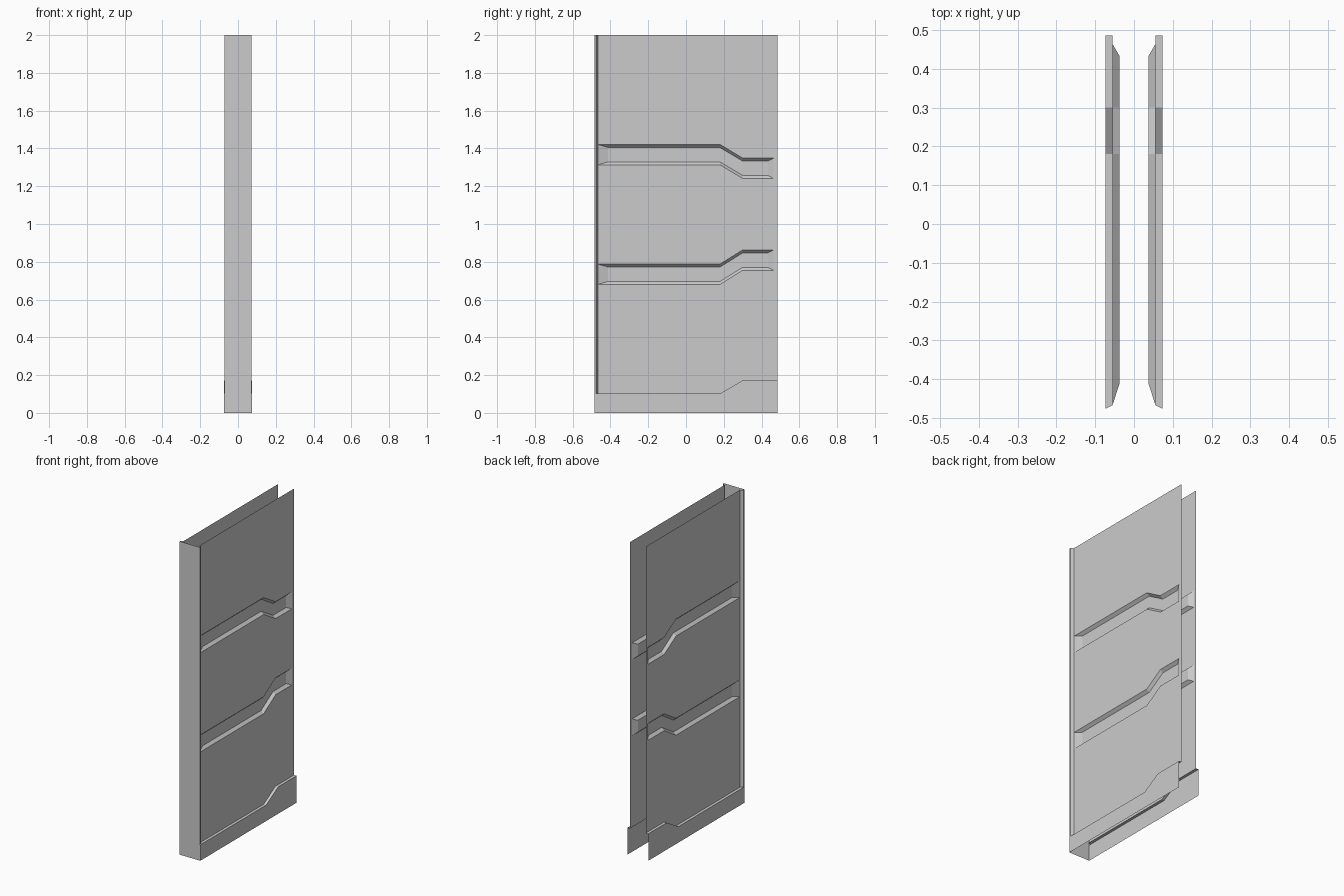
import bpy, bmesh

if "Cube" in bpy.data.objects:
    bpy.data.objects.remove(bpy.data.objects["Cube"])

X_SKIRT, X_RIM, X_WALL, X_FLOOR = 0.0735, 0.0725, 0.0555, 0.0375
Y_FRONT, Y_BACK = -0.485, 0.485
Y_RIM, Y_WALL = -0.476, -0.467        # corner flange, start of wall sheet
K0, K1 = 0.18, 0.30                   # start and end of the kink
Y_GROOVE_END = 0.464
TOP, H = 2.0, 0.108                   # height, groove width


def path(x, ys, z, rise):
    """Line along y at height z that steps by rise between K0 and K1."""
    return [(x, y, z + rise * min(1, max(0, (y - K0) / (K1 - K0)))) for y in ys]


def strip(bm, low, high):
    """Quads between two lines, facing +x when y increases."""
    a = [bm.verts.new(p) for p in low]
    b = [bm.verts.new(p) for p in high]
    for i in range(len(a) - 1):
        bm.faces.new((a[i], a[i + 1], b[i + 1], b[i]))


def finish(name, bm, mirror=True):
    bmesh.ops.remove_doubles(bm, verts=bm.verts[:], dist=1e-5)
    mesh = bpy.data.meshes.new(name)
    bm.to_mesh(mesh)
    bm.free()
    ob = bpy.data.objects.new(name, mesh)
    bpy.context.collection.objects.link(ob)
    if mirror:
        mod = ob.modifiers.new("mirror", 'MIRROR')
        mod.use_mirror_merge = False
    return ob


wall_ys = [Y_WALL, K0, K1, Y_GROOVE_END, Y_BACK]
groove_ys = wall_ys[:4]
floor_ys = [-0.412, K0, K1, 0.433]
grooves = [(0.68, 0.075), (1.313, -0.072)]   # bottom height, step
SKIRT_Z, SKIRT_RISE = 0.102, 0.07

# Inset side walls with the plain sheet between the grooves
bm = bmesh.new()
low = path(X_WALL, wall_ys, SKIRT_Z, SKIRT_RISE)
for z, rise in grooves:
    strip(bm, low, path(X_WALL, wall_ys, z, rise))
    low = path(X_WALL, wall_ys, z + H, rise)
    # short sheet behind the groove end
    strip(bm, path(X_WALL, wall_ys[3:], z, rise), path(X_WALL, wall_ys[3:], z + H, rise))
strip(bm, low, path(X_WALL, wall_ys, TOP, 0))
finish("side_walls", bm)

# Recessed kinked grooves with sloping ends
for name, (z, rise) in zip(("lower_groove", "upper_groove"), grooves):
    bm = bmesh.new()
    o_low, o_high = path(X_WALL, groove_ys, z, rise), path(X_WALL, groove_ys, z + H, rise)
    i_low = path(X_FLOOR, floor_ys, z + 0.016, rise)
    i_high = path(X_FLOOR, floor_ys, z + H - 0.016, rise)
    for a, b in ((o_low, i_low), (i_low, i_high), (i_high, o_high)):
        strip(bm, a, b)
    strip(bm, [o_low[0], i_low[0]], [o_high[0], i_high[0]])
    strip(bm, [i_low[-1], o_low[-1]], [i_high[-1], o_high[-1]])
    finish(name, bm)

# Base skirt with its ledge
bm = bmesh.new()
skirt_ys = [Y_FRONT, Y_RIM, K0, K1, Y_BACK]
edge = path(X_SKIRT, skirt_ys, SKIRT_Z, SKIRT_RISE)
strip(bm, [(x, y, 0) for x, y, z in edge], edge)
strip(bm, edge[1:], path(X_WALL, [Y_WALL, K0, K1, Y_BACK], SKIRT_Z, SKIRT_RISE))
finish("base_skirt", bm)

# Front corner flanges
bm = bmesh.new()
corner = [(X_RIM, Y_FRONT), (X_RIM, Y_RIM), (X_WALL, Y_WALL)]
strip(bm, [(*p, SKIRT_Z) for p in corner], [(*p, TOP) for p in corner])
finish("corner_flanges", bm)

# Flat front panel
bm = bmesh.new()
for x, z0, z1 in ((X_SKIRT, 0, SKIRT_Z), (X_RIM, SKIRT_Z, TOP)):
    strip(bm, [(-x, Y_FRONT, z0), (x, Y_FRONT, z0)], [(-x, Y_FRONT, z1), (x, Y_FRONT, z1)])
finish("front_panel", bm, mirror=False)
